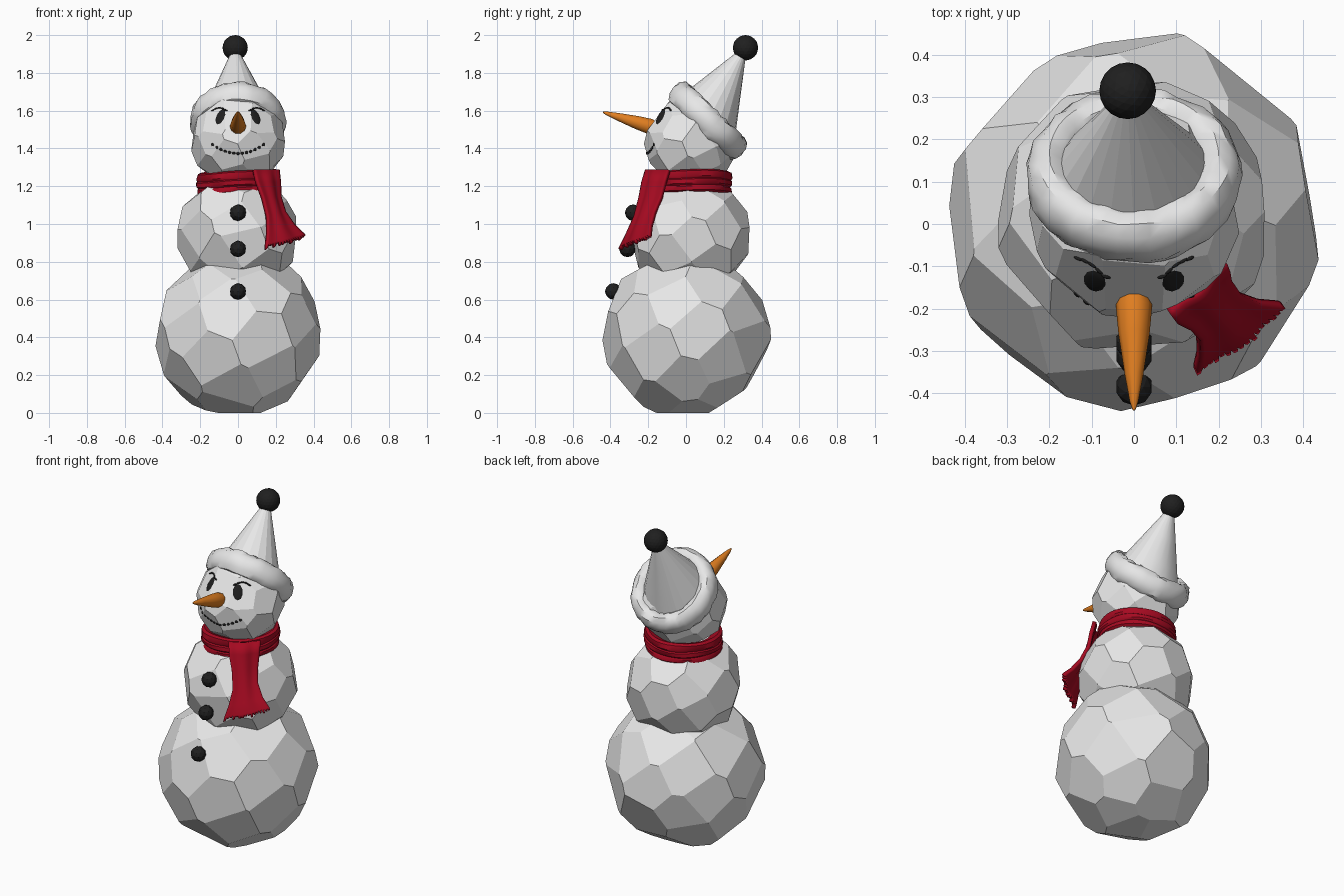
import bpy, bmesh, math, random
from mathutils import Vector, Matrix
from mathutils.bvhtree import BVHTree

if "Cube" in bpy.data.objects:
    bpy.data.objects.remove(bpy.data.objects["Cube"])

random.seed(4)


def material(name, rgb):
    m = bpy.data.materials.new(name)
    m.diffuse_color = (*rgb, 1)
    m.use_nodes = True
    m.node_tree.nodes["Principled BSDF"].inputs["Base Color"].default_value = m.diffuse_color
    return m


SNOW = material("snow white", (0.8, 0.8, 0.8))
COAL = material("coal black", (0.014, 0.014, 0.014))
RED = material("scarf red", (0.38, 0.003, 0.015))
ORANGE = material("carrot orange", (0.75, 0.21, 0.015))


def finish(bm, name, mat, smooth=None):
    bmesh.ops.recalc_face_normals(bm, faces=bm.faces)
    me = bpy.data.meshes.new(name)
    bm.to_mesh(me)
    bm.free()
    me.materials.append(mat)
    ob = bpy.data.objects.new(name, me)
    bpy.context.collection.objects.link(ob)
    if smooth:
        bpy.context.view_layer.objects.active = ob
        ob.select_set(True)
        bpy.ops.object.shade_smooth_by_angle(angle=math.radians(smooth))
        ob.select_set(False)
    return ob


def skin(bm, rows, close_u=False, close_v=False):
    """Quad surface over rows of points."""
    grid = [[bm.verts.new(p) for p in r] for r in rows]
    n, m = len(grid), len(grid[0])
    for i in range(n if close_u else n - 1):
        for j in range(m if close_v else m - 1):
            a, b = grid[i], grid[(i + 1) % n]
            k = (j + 1) % m
            bm.faces.new((a[j], a[k], b[k], b[j]))
    return grid


# Chiselled snowballs: a block cut by planes all around
def snowball(name, centre, r, count, extra=()):
    planes = list(extra)
    for i in range(count):
        z = 1 - 2 * (i + 0.5) / count
        a = i * 2.39996 + random.uniform(-0.15, 0.15)
        s = math.sqrt(1 - z * z)
        planes.append((Vector((s * math.cos(a), s * math.sin(a), z)),
                       r * random.uniform(0.985, 1.015)))
    bm = bmesh.new()
    bmesh.ops.create_cube(bm, size=r * 4)
    for n, d in planes:
        n = Vector(n).normalized()
        cut = bmesh.ops.bisect_plane(bm, geom=bm.verts[:] + bm.edges[:] + bm.faces[:],
                                     plane_co=n * d, plane_no=n, clear_outer=True)
        edges = [e for e in cut["geom_cut"] if isinstance(e, bmesh.types.BMEdge)]
        if len(edges) > 2:
            bmesh.ops.edgeloop_fill(bm, edges=edges)
    bmesh.ops.remove_doubles(bm, verts=bm.verts, dist=0.004)
    bmesh.ops.translate(bm, verts=bm.verts, vec=centre)
    return finish(bm, name, SNOW)


snowball("bottom_snowball", (0, 0, 0.418), 0.418, 44, [((0, 0, -1), 0.418)])
snowball("middle_snowball", (0, 0.02, 0.945), 0.303, 40)
head = snowball("head", (0, 0.025, 1.442), 0.234, 42,
                [((0, -0.8, 0.6), 0.216), ((0.5, -0.7, 0.5), 0.222),
                 ((-0.5, -0.7, 0.5), 0.222)])


# Ball-shaped parts
def ball(name, centre, r, mat, sub=2):
    bm = bmesh.new()
    bmesh.ops.create_icosphere(bm, subdivisions=sub, radius=r,
                               matrix=Matrix.Translation(centre))
    return finish(bm, name, mat)


for i, (y, z) in enumerate([(-0.28, 1.06), (-0.31, 0.868), (-0.385, 0.643)]):
    ball(f"button_{i + 1}", (0, y, z), 0.044, COAL)
ball("hat_pompom", (-0.015, 0.315, 1.933), 0.067, COAL, 3)

# Carrot nose
bm = bmesh.new()
base, tip = Vector((0, -0.16, 1.507)), Vector((0, -0.44, 1.592))
turn = (tip - base).to_track_quat("Z", "Y")
rows = []
for t, r in [(0, 0.036), (0.12, 0.043), (0.35, 0.037), (0.7, 0.022), (0.93, 0.01), (1, 0.003)]:
    rows.append([base.lerp(tip, t) + turn @ Vector((r * math.cos(a), r * math.sin(a), 0))
                 for a in [k * math.tau / 10 for k in range(10)]])
grid = skin(bm, rows, close_v=True)
bm.faces.new(grid[0])
bm.faces.new(grid[-1])
finish(bm, "carrot_nose", ORANGE, 45)

# Face: thin coal plates laid on the head surface
bm = bmesh.new()
bm.from_mesh(head.data)
tree = BVHTree.FromBMesh(bm)
bm.free()


def plate(bm, x, z, w, h, roll=0):
    loc, nor, _, _ = tree.ray_cast(Vector((x, -1, z)), Vector((0, 1, 0)))
    mat = (Matrix.Translation(loc) @ nor.to_track_quat("Z", "Y").to_matrix().to_4x4()
           @ Matrix.Rotation(roll, 4, "Z") @ Matrix.Diagonal((w, h, 0.005, 1)))
    bmesh.ops.create_icosphere(bm, subdivisions=2, radius=1, matrix=mat)


for side, s in (("left", -1), ("right", 1)):
    bm = bmesh.new()
    plate(bm, s * 0.093, 1.567, 0.028, 0.046)
    finish(bm, f"{side}_eye", COAL, 60)
    bm = bmesh.new()
    for k in range(5):
        t = k / 4
        plate(bm, s * (0.066 + 0.066 * t), 1.603 + 0.012 * math.sin(t * math.pi),
              0.012, 0.005, s * (0.5 - t))
    finish(bm, f"{side}_eyebrow", COAL, 60)
bm = bmesh.new()
for k in range(13):
    x = (k - 6) * 0.0225
    plate(bm, x, 1.373 + 2.6 * x * x, 0.01, 0.008, 5 * x)
finish(bm, "mouth", COAL)

# Hat: tilted fur brim and leaning cone
centre = Vector((0, 0.115, 1.545))
tilt = Matrix.Rotation(math.radians(-45), 3, "X")


def ring_point(a, r, h=0):
    return centre + tilt @ Vector((r * math.cos(a), r * math.sin(a), h))


bm = bmesh.new()
rows = []
for i in range(40):
    a = i * math.tau / 40
    row = []
    for j in range(12):
        b = j * math.tau / 12
        r = 0.055 + random.uniform(-0.005, 0.005)
        row.append(ring_point(a, 0.2 + r * math.cos(b), 1.3 * r * math.sin(b)))
    rows.append(row)
skin(bm, rows, True, True)
finish(bm, "hat_brim", SNOW, 35)

bm = bmesh.new()
apex = Vector((-0.015, 0.308, 1.92))
rows = []
for t in (0, 0.3, 0.65, 1):
    r = 0.195 * (1 - t) + 0.016 * t
    rows.append([ring_point(k * math.tau / 20, r) + (apex - centre) * t for k in range(20)])
grid = skin(bm, rows, close_v=True)
bm.faces.new(grid[-1])
finish(bm, "hat_cone", SNOW, 15)

# Scarf wrap: folded band around the neck
bm = bmesh.new()
profile = [(0.16, 1.165), (0.2, 1.158), (0.217, 1.17), (0.217, 1.19), (0.211, 1.197),
           (0.22, 1.206), (0.22, 1.228), (0.213, 1.234), (0.219, 1.245),
           (0.215, 1.272), (0.198, 1.28), (0.16, 1.265)]
rows = []
for i in range(40):
    a = i * math.tau / 40
    row = []
    for r, z in profile:
        q = r + 0.003 * math.sin(5 * a + z * 60)
        row.append((q * math.cos(a), 0.025 + q * math.sin(a),
                    z + 0.05 * q * math.cos(a) + 0.003 * math.sin(3 * a)))
    rows.append(row)
skin(bm, rows, True, True)
finish(bm, "scarf_wrap", RED, 40)

# Scarf tail: pleated strip with a fringed end
bm = bmesh.new()
edges = [((0.08, -0.205, 1.285), (0.21, -0.085, 1.285)),
         ((0.095, -0.225, 1.22), (0.217, -0.105, 1.22)),
         ((0.125, -0.24, 1.14), (0.22, -0.125, 1.14)),
         ((0.15, -0.265, 1.04), (0.245, -0.16, 1.06)),
         ((0.15, -0.305, 0.95), (0.295, -0.18, 0.99)),
         ((0.143, -0.335, 0.89), (0.343, -0.185, 0.945))]
out = Vector((0.6, -0.8, 0))
rows = []
for i, (l, r) in enumerate(edges):
    l, r = Vector(l), Vector(r)
    rows.append([l.lerp(r, j / 16) + out * (0.015 * math.sin(j / 16 * math.pi)
                 + 0.004 * math.cos(j * math.pi / 4)) for j in range(17)])
grid = skin(bm, rows)
for j in range(16):  # fringe strands
    a, b = grid[-1][j], grid[-1][j + 1]
    drop = (a.co - grid[-2][j].co).normalized() * random.uniform(0.012, 0.028)
    mid = (a.co + b.co) / 2
    c = bm.verts.new(mid + (b.co - mid) * 0.6 + drop)
    d = bm.verts.new(mid + (a.co - mid) * 0.6 + drop)
    bm.faces.new((a, b, c, d))
tail = finish(bm, "scarf_tail", RED, 40)
solid = tail.modifiers.new("thickness", "SOLIDIFY")
solid.thickness = 0.022
solid.offset = 0
